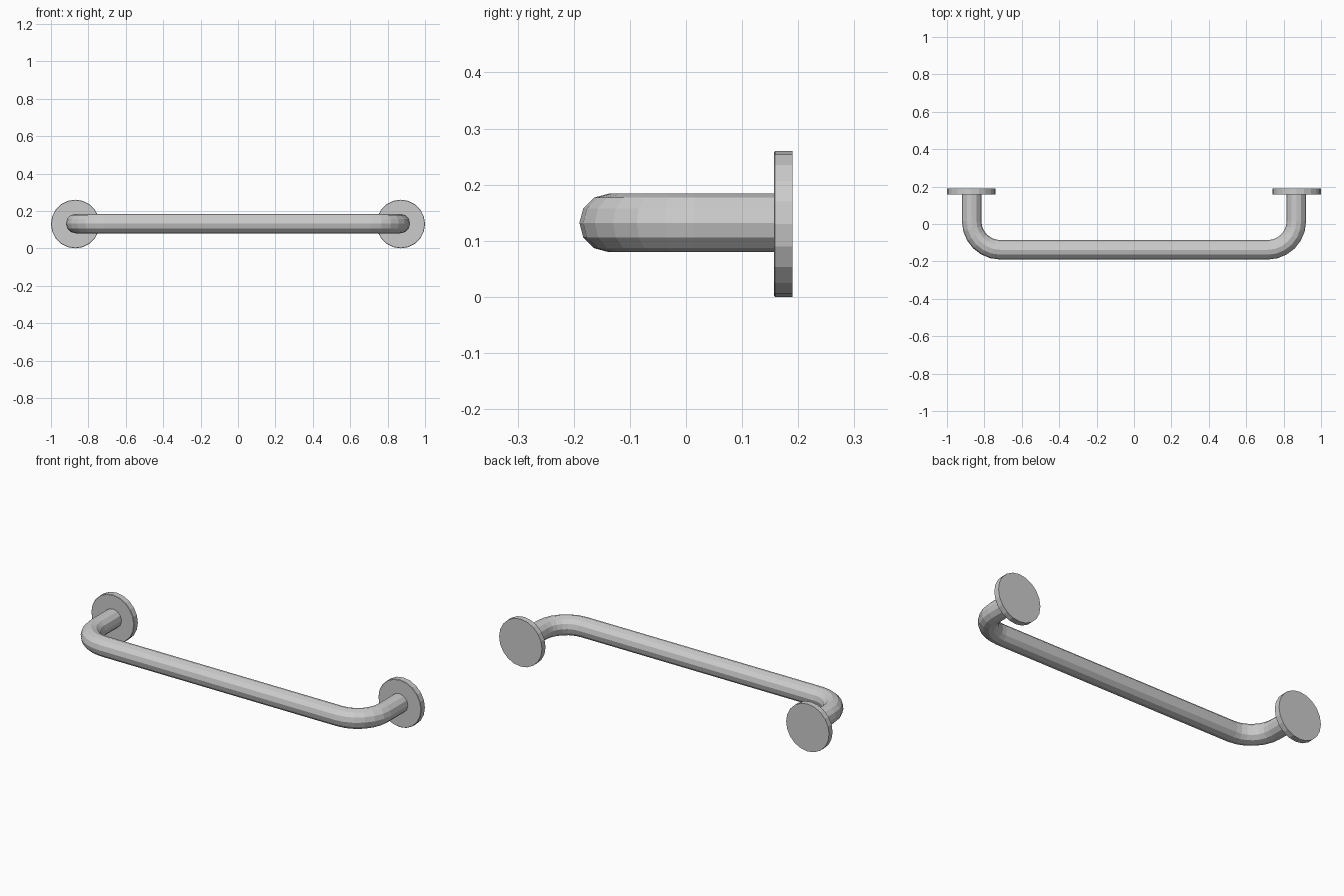
import bpy, bmesh, math
from mathutils import Vector, Matrix

if "Cube" in bpy.data.objects:
    bpy.data.objects.remove(bpy.data.objects["Cube"])

Z = 0.13         # axis height
POST_X = 0.868   # post / flange centre
BAR_Y = -0.138   # grip centre line
TUBE_R = 0.052
BEND_R = 0.153
SIDES, BEND_STEPS = 12, 6


def finish(bm, name):
    bmesh.ops.recalc_face_normals(bm, faces=bm.faces[:])
    mesh = bpy.data.meshes.new(name)
    bm.to_mesh(mesh)
    bm.free()
    obj = bpy.data.objects.new(name, mesh)
    bpy.context.collection.objects.link(obj)
    return obj


# Grip bar: 12-sided tube swept along a U-shaped path
# each station is (position, direction of outward ring axis in the xy plane)
right = [(Vector((POST_X, 0.165, Z + 0.002)), Vector((1, 0, 0)))]
centre = Vector((POST_X - BEND_R, BAR_Y + BEND_R, Z + 0.002))
for i in range(BEND_STEPS + 1):
    a = math.pi / 2 * i / BEND_STEPS
    out = Vector((math.cos(a), -math.sin(a), 0))
    right.append((centre + out * BEND_R, out))
flip = Matrix.Diagonal((-1, 1, 1))
stations = right + [(flip @ p, flip @ o) for p, o in reversed(right)]

bm = bmesh.new()
rings = []
for p, out in stations:
    ring = []
    for k in range(SIDES):
        t = 2 * math.pi * k / SIDES
        ring.append(bm.verts.new(p + TUBE_R * (out * math.cos(t) + Vector((0, 0, math.sin(t))))))
    rings.append(ring)
for a, b in zip(rings, rings[1:]):
    for k in range(SIDES):
        n = (k + 1) % SIDES
        bm.faces.new((a[k], a[n], b[n], b[k]))
bm.faces.new(rings[0])
bm.faces.new(rings[-1])
finish(bm, "grip_bar")

# Wall flanges: thin discs with a tiny edge bevel
for side, name in ((-1, "left_wall_flange"), (1, "right_wall_flange")):
    bm = bmesh.new()
    bmesh.ops.create_cone(
        bm, cap_ends=True, segments=20, radius1=0.13, radius2=0.13, depth=0.033,
        matrix=Matrix.Translation((side * 0.87, 0.1735, Z)) @ Matrix.Rotation(math.pi / 2, 4, 'X'))
    front = [e for e in bm.edges if all(v.co.y < 0.17 for v in e.verts)]
    bmesh.ops.bevel(bm, geom=front, offset=0.002, segments=1, affect='EDGES')
    finish(bm, name)
